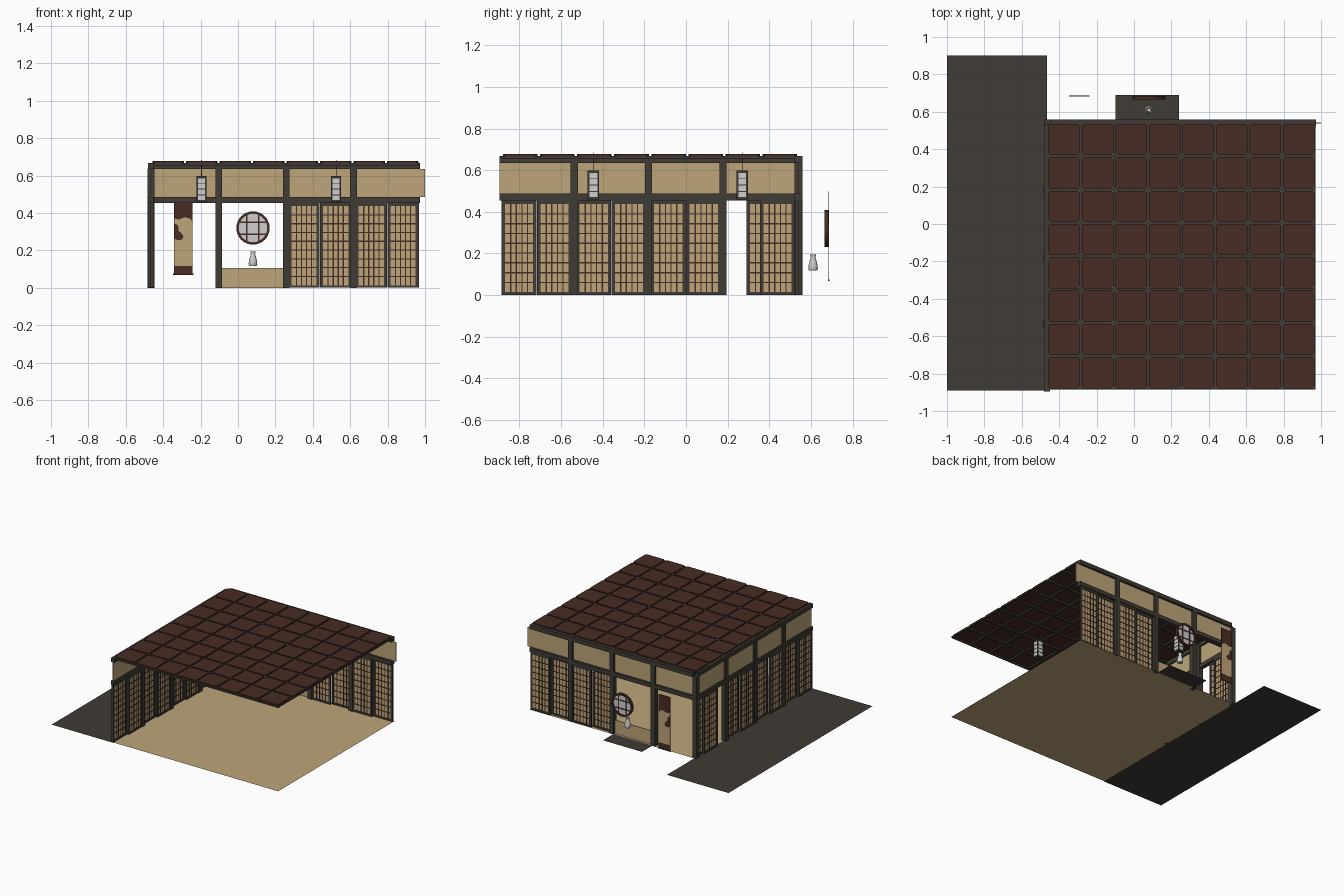
import bpy, bmesh, math
from mathutils import Vector, Matrix

if "Cube" in bpy.data.objects:
    bpy.data.objects.remove(bpy.data.objects["Cube"])


def material(name, r, g, b):
    m = bpy.data.materials.new(name)
    m.diffuse_color = (r, g, b, 1)
    m.use_nodes = True
    m.node_tree.nodes["Principled BSDF"].inputs["Base Color"].default_value = m.diffuse_color
    return m


GREY = material("dark grey wood", 0.050, 0.044, 0.035)
BROWN = material("dark red brown wood", 0.064, 0.025, 0.017)
TAN = material("tan paper and straw", 0.51, 0.375, 0.19)
WHITE = material("pale grey", 0.62, 0.62, 0.63)


class Part:
    """Collects simple solids into one mesh, one material slot per colour."""

    def __init__(self, name):
        self.name, self.bm, self.mats = name, bmesh.new(), []

    def slot(self, mat):
        if mat not in self.mats:
            self.mats.append(mat)
        return self.mats.index(mat)

    def box(self, x, y, z, mat):
        size = (x[1] - x[0], y[1] - y[0], z[1] - z[0])
        mid = Vector((x[0] + x[1], y[0] + y[1], z[0] + z[1])) / 2
        g = bmesh.ops.create_cube(self.bm, size=1, matrix=Matrix.Translation(mid) @ Matrix.Diagonal((*size, 1)))
        for f in {f for v in g["verts"] for f in v.link_faces}:
            f.material_index = self.slot(mat)

    def prism(self, pts, depth, mat):
        # polygon of 3D points pushed out along a vector
        f = self.bm.faces.new([self.bm.verts.new(p) for p in pts])
        g = bmesh.ops.extrude_face_region(self.bm, geom=[f])["geom"]
        new = [v for v in g if isinstance(v, bmesh.types.BMVert)]
        bmesh.ops.translate(self.bm, vec=depth, verts=new)
        for k in {k for v in new for k in v.link_faces} | {f}:
            k.material_index = self.slot(mat)

    def lathe(self, profile, seg, mat, matrix, closed=False):
        rings = [[self.bm.verts.new(matrix @ Vector((r * math.cos(a), r * math.sin(a), z)))
                  for a in (2 * math.pi * i / seg for i in range(seg))] for r, z in profile]
        pairs = list(zip(rings, rings[1:])) + ([(rings[-1], rings[0])] if closed else [])
        for a, b in pairs:
            for i in range(seg):
                j = (i + 1) % seg
                self.bm.faces.new((a[i], a[j], b[j], b[i])).material_index = self.slot(mat)
        if not closed:
            self.bm.faces.new(rings[0][::-1]).material_index = self.slot(mat)

    def done(self, smooth=False, link=True):
        bmesh.ops.recalc_face_normals(self.bm, faces=self.bm.faces[:])
        me = bpy.data.meshes.new(self.name)
        self.bm.to_mesh(me)
        self.bm.free()
        for m in self.mats:
            me.materials.append(m)
        if not link:
            return me
        ob = place(self.name, me)
        if smooth:
            bpy.context.view_layer.objects.active = ob
            ob.select_set(True)
            bpy.ops.object.shade_smooth_by_angle(angle=math.radians(40))
            ob.select_set(False)
        return ob


def place(name, mesh, loc=(0, 0, 0), rot=0):
    ob = bpy.data.objects.new(name, mesh)
    ob.location, ob.rotation_euler = loc, (0, 0, rot)
    bpy.context.collection.objects.link(ob)
    return ob


def sheet(name, x, y, mat, z=0.0):
    p = Part(name)
    f = p.bm.faces.new([p.bm.verts.new(c) for c in
                        ((x[0], y[0], z), (x[1], y[0], z), (x[1], y[1], z), (x[0], y[1], z))])
    f.material_index = p.slot(mat)
    # keep the sheet facing up
    f.normal_update()
    return p.done()


# Flat ground parts
sheet("straw_floor", (-0.464, 0.97), (-0.885, 0.56), TAN)
sheet("porch", (-1.0, -0.464), (-0.89, 0.90), GREY)
sheet("alcove_floor", (-0.10, 0.24), (0.56, 0.69), GREY, 0.003)

# Wall frames: posts, two beams and the upper tan panel
BX = (-0.465, -0.1025, 0.2575, 0.6175)
LY = (-0.537, -0.18, 0.178)
p = Part("back_wall_frame")
for x in BX:
    p.box((x - 0.0175, x + 0.0175), (0.52, 0.56), (0, 0.635), GREY)
p.box((-0.45, 0.972), (0.52, 0.56), (0.455, 0.487), GREY)
p.box((-0.45, 0.972), (0.52, 0.56), (0.635, 0.667), GREY)
p.done()
p = Part("left_wall_frame")
for y in LY:
    p.box((-0.483, -0.447), (y - 0.0175, y + 0.0175), (0, 0.635), GREY)
p.box((-0.48, -0.45), (-0.895, 0.53), (0.455, 0.487), GREY)
p.box((-0.48, -0.45), (-0.895, 0.53), (0.635, 0.667), GREY)
p.done()
p = Part("upper_wall_panels")
p.box((-0.45, 1.0), (0.537, 0.543), (0.485, 0.636), TAN)
p.box((-0.468, -0.462), (-0.895, 0.53), (0.485, 0.636), TAN)
p.done()
p = Part("alcove_step")
p.box((-0.09, 0.245), (0.537, 0.542), (0, 0.107), TAN)
p.done()

# Sliding paper screen, one shared mesh
W, H, S = 0.084, 0.455, 0.0165
p = Part("sliding_screen")
for s in (-1, 1):
    a, b = sorted((s * W, s * (W - S)))
    p.box((a, b), (-0.007, 0.007), (0.001, H), GREY)
for z in ((0.001, 0.014), (0.437, H)):
    p.box((-W + S, W - S), (-0.007, 0.007), z, GREY)
p.box((-W + S, W - S), (-0.0015, 0.0015), (0.012, 0.44), TAN)
for i in range(1, 5):
    x = -W + S + i * 2 * (W - S) / 5
    p.box((x - 0.003, x + 0.003), (-0.004, 0.004), (0.013, 0.438), BROWN)
for i in range(1, 9):
    z = 0.014 + i * 0.423 / 9
    p.box((-W + S, W - S), (-0.004, 0.004), (z - 0.003, z + 0.003), BROWN)
screen = p.done(link=False)
for c in (0.4375, 0.7975):
    place("back_screen", screen, (c - 0.085, 0.532, 0))
    place("back_screen", screen, (c + 0.085, 0.548, 0))
doors = [(c + s * 0.085, s) for c in (-0.716, -0.358, 0.0) for s in (-1, 1)]
for y, s in doors + [(0.374, -1), (0.440, 1)]:  # last pair slid open
    place("left_screen", screen, (-0.465 + s * 0.008, y, 0), math.pi / 2)

# Coffered ceiling: thin grid with raised boards, corners clipped
X0, X1, Y0, Y1, N = -0.463, 0.97, -0.885, 0.54, 8
dx, dy = (X1 - X0) / N, (Y1 - Y0) / N
p = Part("ceiling_grid")
for i in range(N + 1):
    x, y = X0 + i * dx, Y0 + i * dy
    p.box((max(X0, x - 0.008), min(X1, x + 0.008)), (Y0, Y1), (0.656, 0.668), GREY)
    p.box((X0, X1), (max(Y0, y - 0.008), min(Y1, y + 0.008)), (0.655, 0.6675), GREY)
p.done()
p = Part("ceiling_boards")
hx, hy, c = dx / 2 - 0.006, dy / 2 - 0.006, 0.010
for i in range(N):
    for j in range(N):
        x, y = X0 + (i + 0.5) * dx, Y0 + (j + 0.5) * dy
        pts = [(hx - c, -hy), (hx, -hy + c), (hx, hy - c), (hx - c, hy),
               (c - hx, hy), (-hx, hy - c), (-hx, c - hy), (c - hx, -hy)]
        p.prism([(x + u, y + v, 0.667) for u, v in pts], (0, 0, 0.010), BROWN)
p.done()

# Hanging lanterns
p = Part("lantern")
R = 0.027
p.box((-R + .003, R - .003), (-R + .003, R - .003), (0.468, 0.588), WHITE)
for sx in (-1, 1):
    for sy in (-1, 1):
        x, y = sx * (R - 0.004), sy * (R - 0.004)
        p.box((x - 0.004, x + 0.004), (y - 0.004, y + 0.004), (0.458, 0.598), GREY)
for z, t in ((0.464, 0.006), (0.592, 0.006), (0.497, 0.002), (0.528, 0.002), (0.559, 0.002)):
    p.box((-R + .001, R - .001), (-R + .001, R - .001), (z - t, z + t), GREY)
p.box((-0.002, 0.002), (-0.002, 0.002), (0.598, 0.684), GREY)
lantern = p.done(link=False)
for x in (-0.195, 0.525):
    for y in (-0.445, 0.27):
        place("lantern", lantern, (x, y, 0))

# Round window at the back of the alcove
M = Matrix.Translation((0.08, 0.675, 0.32)) @ Matrix.Rotation(math.pi / 2, 4, 'X')
p = Part("round_window")
p.lathe([(0.076, -0.01), (0.089, -0.01), (0.089, 0.01), (0.076, 0.01)], 32, BROWN, M, True)
p.prism([M @ Vector((0.078 * math.cos(a), 0.078 * math.sin(a), -0.002)) for a in
         (i * math.pi / 16 for i in range(32))], (0, -0.004, 0), WHITE)
for o in (-0.032, 0.032):
    p.box((0.08 + o - 0.004, 0.08 + o + 0.004), (0.669, 0.681), (0.249, 0.391), BROWN)
    p.box((0.009, 0.151), (0.670, 0.680), (0.32 + o - 0.004, 0.32 + o + 0.004), BROWN)
p.done()

# Vase
p = Part("vase")
p.lathe([(0.019, 0), (0.023, 0.008), (0.022, 0.025), (0.014, 0.055), (0.011, 0.064),
         (0.015, 0.077), (0.012, 0.076), (0.008, 0.064), (0.008, 0.04)], 20, WHITE,
        Matrix.Translation((0.08, 0.61, 0.118)))
p.done(smooth=True)

# Hanging scroll: brown cloth, tan picture field, painted blotch
p = Part("hanging_scroll")
p.box((-0.343, -0.243), (0.684, 0.686), (0.075, 0.497), BROWN)
p.box((-0.348, -0.238), (0.682, 0.688), (0.068, 0.076), BROWN)
field = [(-0.343, 0.117), (-0.243, 0.117), (-0.243, 0.35), (-0.255, 0.37),
         (-0.285, 0.378), (-0.315, 0.365), (-0.343, 0.372)]
p.prism([(x, 0.683, z) for x, z in field], (0, 0.004, 0), TAN)
blot = [(-0.343, 0.265), (-0.325, 0.255), (-0.298, 0.258), (-0.292, 0.275), (-0.305, 0.295),
        (-0.318, 0.305), (-0.320, 0.335), (-0.343, 0.345)]
p.prism([(x, 0.6825, z) for x, z in blot], (0, 0.005, 0), BROWN)
p.done()
